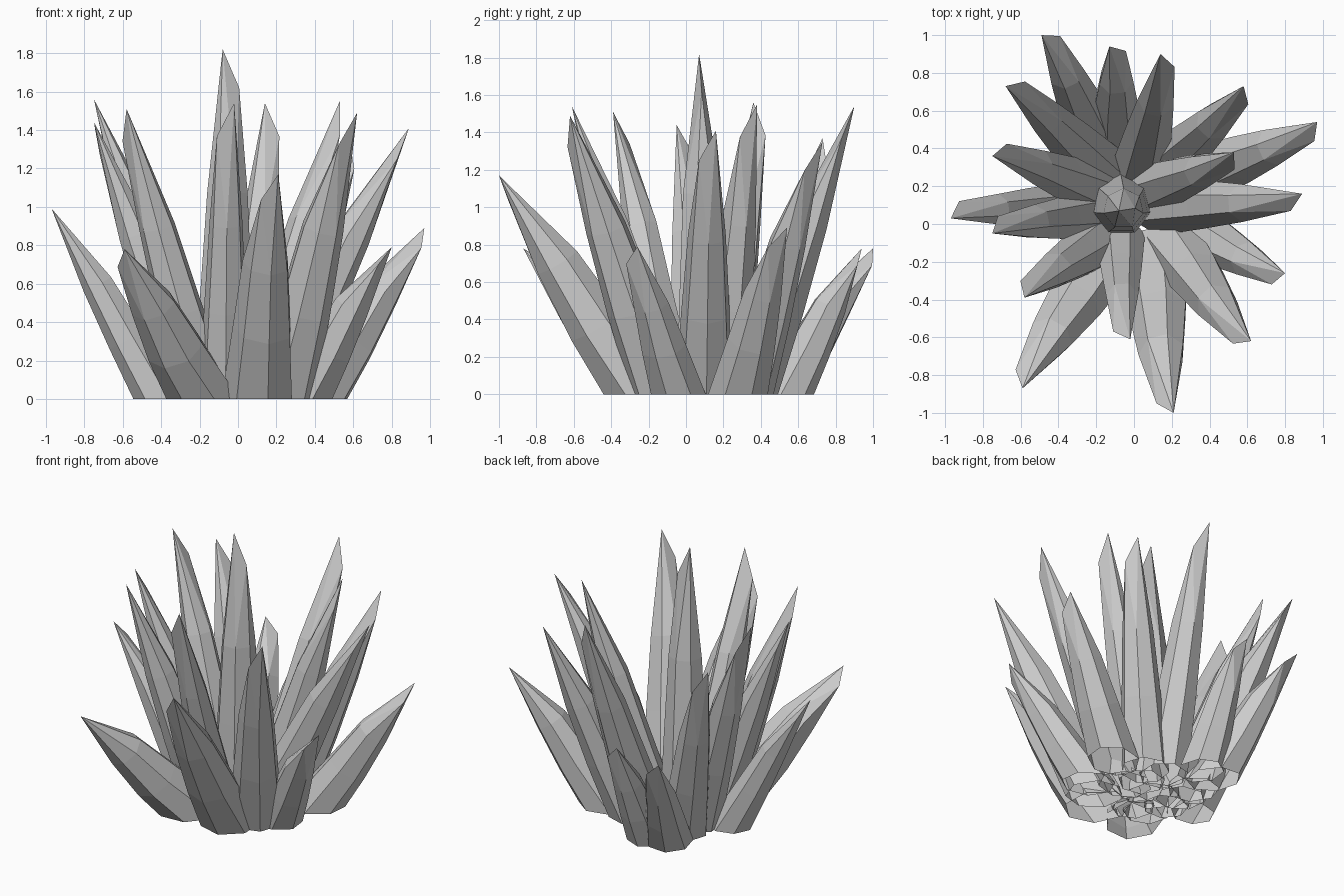
import bpy, bmesh, math
from mathutils import Vector

if "Cube" in bpy.data.objects:
    bpy.data.objects.remove(bpy.data.objects["Cube"])

# Each crystal: apex x, y, z, base x, y, thickness
CRYSTALS = [
    (-.08, .07, 1.82, -.07, .10, .135),
    (-.49, 1.0, .78, -.25, .55, .12),
    (-.13, .94, .78, -.10, .57, .115),
    (.14, .90, 1.54, .05, .37, .125),
    (-.68, .73, 1.37, -.24, .35, .125),
    (-.75, .36, 1.56, -.25, .20, .12),
    (-.97, .03, .99, -.44, .09, .105),
    (-.75, -.05, 1.44, -.25, .04, .115),
    (-.58, -.39, 1.51, -.19, -.10, .12),
    (-.59, -.87, .78, -.22, -.29, .15),
    (-.02, -.61, 1.54, -.07, -.12, .11),
    (.21, -1.0, 1.17, .12, -.29, .155),
    (.62, -.62, 1.49, .25, -.15, .14),
    (.80, -.26, .79, .38, -.06, .12),
    (.89, .16, 1.41, .20, .10, .13),
    (.97, .54, .89, .45, .30, .13),
    (.58, .73, 1.35, .20, .34, .125),
    (.53, .38, 1.55, .12, .20, .12),
]
# Length fraction, radius factor and inward bow of each ring
PROFILE = [(0, 1.22, 0), (.3, 1.02, .06), (.59, .8, .06)]
SIDES = 7


def crystal(name, ax, ay, az, bx, by, r):
    apex, base = Vector((ax, ay, az)), Vector((bx, by, 0))
    axis = (apex - base).normalized()
    flat = Vector((ax + .05, ay - .09, 0)).normalized()
    if az > 1.7:                                 # upright centre crystal
        flat = Vector((0, 1, 0))
    side = Vector((flat.y, -flat.x, 0))          # clockwise seen from above
    out = side.cross(axis).normalized()
    if out.dot(flat) < 0:
        out.negate()
    lean = math.hypot(axis.x, axis.y)
    drop = axis * (apex - base).length * .11
    end = apex + side * .035
    bm = bmesh.new()
    rings = []
    for i, (t, f, bow) in enumerate(PROFILE):
        c = base.lerp(end, t) - out * bow * lean
        u, ru = out, r * f
        if i == 0:
            # foot: level slice through the leaning prism, outer edge kept
            u, ru = flat, r * f / axis.z
            c -= flat * (ru - r) * min(1, lean * 3)
        rings.append([bm.verts.new(c + u * ru * math.cos(a) + side * r * f * math.sin(a))
                      for a in (math.tau * k / SIDES for k in range(SIDES))])
    # shaft sides, left open at the foot
    for lo, hi in zip(rings, rings[1:]):
        for k in range(SIDES):
            j = (k + 1) % SIDES
            bm.faces.new((lo[k], lo[j], hi[j], hi[k]))
    # chisel tip: hull of the top ring, the apex and a lower corner
    src = rings[-1] + [bm.verts.new(apex),
                       bm.verts.new(apex + side * .085 + out * .01 - drop)]
    tb = bmesh.new()
    for v in src:
        tb.verts.new(v.co)
    tb.verts.index_update()
    bmesh.ops.convex_hull(tb, input=tb.verts[:])
    for f in tb.faces:
        ids = [v.index for v in f.verts]
        if max(ids) >= SIDES:
            bm.faces.new([src[i] for i in ids])
    tb.free()
    bmesh.ops.recalc_face_normals(bm, faces=bm.faces[:])
    mesh = bpy.data.meshes.new(name)
    bm.to_mesh(mesh)
    bm.free()
    bpy.context.collection.objects.link(bpy.data.objects.new(name, mesh))


for n, c in enumerate(CRYSTALS):
    crystal("centre_crystal" if n == 0 else f"crystal_{n:02d}", *c)
